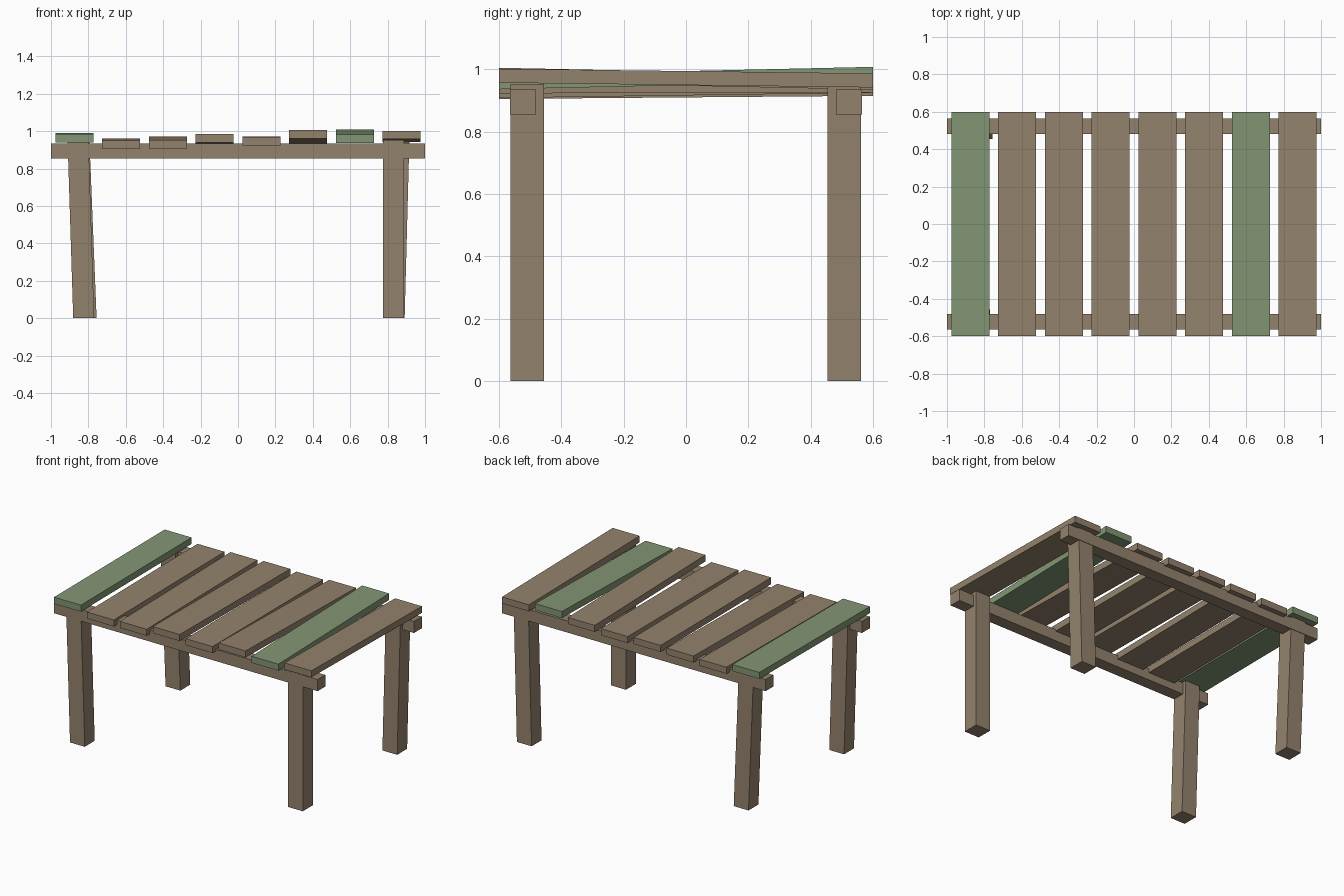
import bpy
from mathutils import Vector

if "Cube" in bpy.data.objects:
    bpy.data.objects.remove(bpy.data.objects["Cube"])


def make_mat(name, rgb):
    m = bpy.data.materials.new(name)
    m.diffuse_color = (*rgb, 1)
    m.use_nodes = True
    m.node_tree.nodes["Principled BSDF"].inputs["Base Color"].default_value = m.diffuse_color
    return m


WOOD = make_mat("weathered brown wood", (0.295, 0.225, 0.152))
GREEN = make_mat("faded green paint", (0.225, 0.305, 0.175))

FACES = [(3, 2, 1, 0), (4, 5, 6, 7), (0, 1, 5, 4), (1, 2, 6, 5), (2, 3, 7, 6), (3, 0, 4, 7)]


def sheared_box(name, start, end, u, v, mat):
    """Box between two end centres; u and v are the half-size vectors of the ends."""
    u, v = Vector(u), Vector(v)
    verts = [Vector(c) + a * u + b * v for c in (start, end)
             for a, b in ((-1, -1), (1, -1), (1, 1), (-1, 1))]
    me = bpy.data.meshes.new(name)
    me.from_pydata(verts, [], FACES)
    me.materials.append(mat)
    ob = bpy.data.objects.new(name, me)
    bpy.context.collection.objects.link(ob)
    # consistent outward normals
    import bmesh
    bm = bmesh.new()
    bm.from_mesh(me)
    bmesh.ops.recalc_face_normals(bm, faces=bm.faces)
    bm.to_mesh(me)
    bm.free()
    return ob


# Long rails under the planks
for side, s in (("front", -1), ("back", 1)):
    y = s * 0.523
    sheared_box(side + "_rail", (-1, y, 0.895), (1, y, 0.895),
                (0, 0.042, 0), (0, 0, 0.04), WOOD)

# Slightly leaning legs: base x, top x, y, top z
LEGS = {
    "front_left_leg": (-0.825, -0.855, -0.51, 0.945),
    "back_left_leg": (-0.812, -0.85, 0.508, 0.945),
    "front_right_leg": (0.831, 0.831, -0.51, 0.953),
    "back_right_leg": (0.835, 0.86, 0.508, 0.943),
}
for name, (xb, xt, y, zt) in LEGS.items():
    sheared_box(name, (xb, y, 0), (xt, y, zt), (0.056, 0, 0), (0, 0.054, 0), WOOD)

# Uneven top planks: underside height at front and back
PLANKS = [(0.940, 0.946), (0.905, 0.915), (0.908, 0.925), (0.939, 0.931),
          (0.923, 0.925), (0.960, 0.935), (0.936, 0.963), (0.957, 0.942)]
for i, (zf, zb) in enumerate(PLANKS):
    x = -0.875 + 0.25 * i
    sheared_box(f"plank_{i + 1}", (x, -0.6, zf + 0.0225), (x, 0.6, zb + 0.0225),
                (0.102, 0, 0), (0, 0, 0.0225), GREEN if i in (0, 6) else WOOD)
